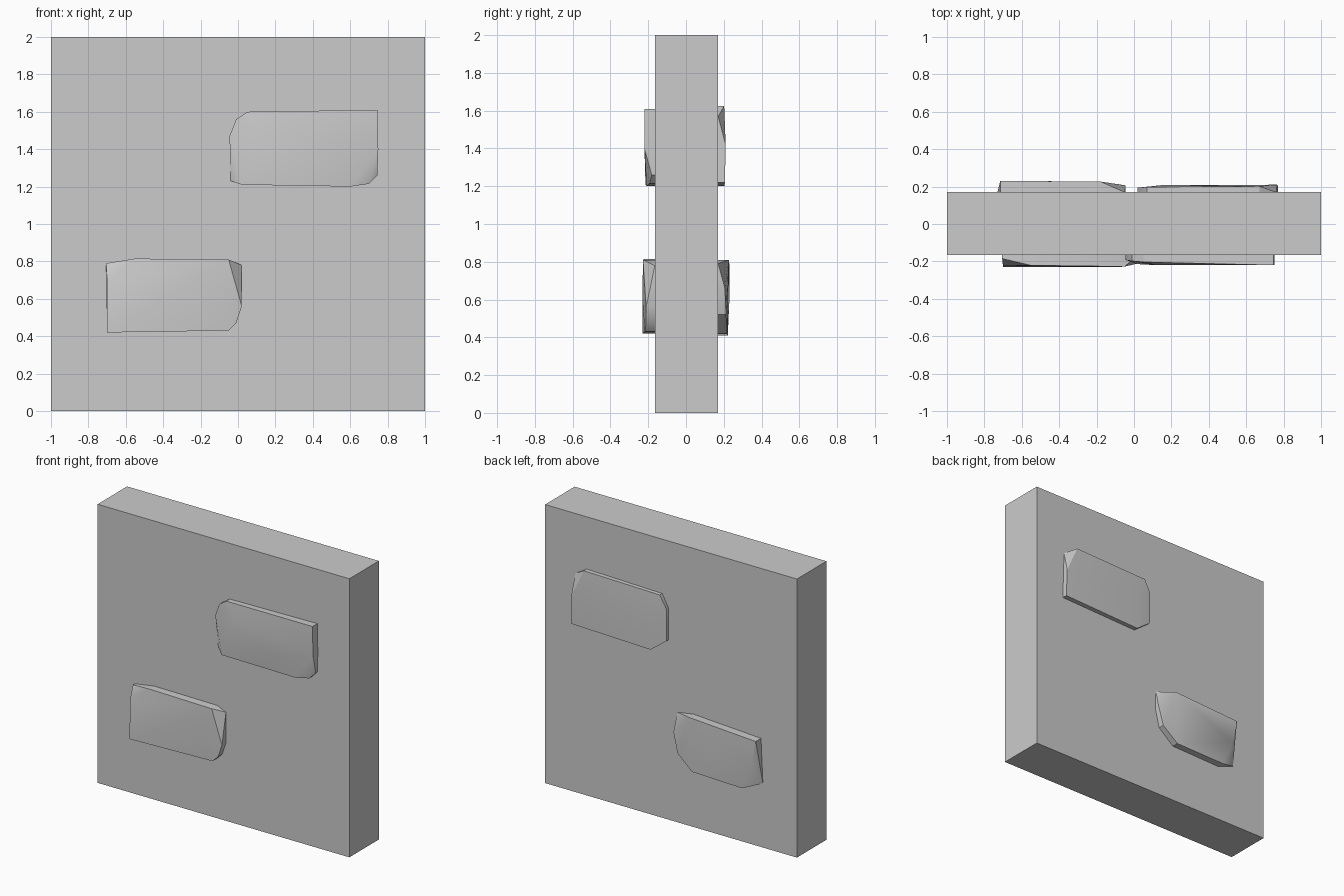
import bpy
import bmesh
import math

# Remove the default cube only
default_cube = bpy.data.objects.get("Cube")
if default_cube:
    bpy.data.objects.remove(default_cube, do_unlink=True)

SLAB_FRONT, SLAB_BACK = -0.165, 0.17

# Single stone colour
stone = bpy.data.materials.new("stone_grey")
stone.use_nodes = True
stone.diffuse_color = (0.6, 0.6, 0.6, 1)
shader = next(n for n in stone.node_tree.nodes if n.type == "BSDF_PRINCIPLED")
shader.inputs["Base Color"].default_value = stone.diffuse_color


def add_slab():
    """Square wall panel standing on the ground."""
    thickness = SLAB_BACK - SLAB_FRONT
    middle = (SLAB_FRONT + SLAB_BACK) / 2
    bpy.ops.mesh.primitive_cube_add(size=1, location=(0, middle, 1))
    slab = bpy.context.object
    slab.name = "wall_slab"
    slab.dimensions = (2, thickness, 2)
    bpy.ops.object.transform_apply(location=True, rotation=False, scale=True)
    slab.data.materials.append(stone)


def add_stone(name, surface, direction, depth, outline):
    """Chipped stone: hull of an outline (x, z, relative depth) and its footprint."""
    bm = bmesh.new()
    for x, z, height in outline:
        bm.verts.new((x, surface + direction * depth * height, z))
        bm.verts.new((x, surface - direction * 0.01, z))
    hull = bmesh.ops.convex_hull(bm, input=bm.verts)
    unused = {v for v in hull["geom_interior"] + hull["geom_unused"]
              if isinstance(v, bmesh.types.BMVert)}
    bmesh.ops.delete(bm, geom=list(unused), context="VERTS")
    bmesh.ops.dissolve_limit(bm, angle_limit=math.radians(1),
                             verts=bm.verts, edges=bm.edges)
    bmesh.ops.recalc_face_normals(bm, faces=bm.faces)
    mesh = bpy.data.meshes.new(name)
    bm.to_mesh(mesh)
    bm.free()
    mesh.materials.append(stone)
    brick = bpy.data.objects.new(name, mesh)
    bpy.context.collection.objects.link(brick)
    bpy.ops.object.select_all(action="DESELECT")
    brick.select_set(True)
    bpy.context.view_layer.objects.active = brick
    bpy.ops.object.shade_smooth_by_angle(angle=math.radians(30))


add_slab()

# Front stones
add_stone("front_upper_stone", SLAB_FRONT, -1, 0.055, [
    (-.04, 1.23, 0), (-.045, 1.47, .5), (-.01, 1.56, .6), (.05, 1.6, .7),
    (.745, 1.61, 1), (.75, 1.4, 1), (.745, 1.26, .3), (.7, 1.215, .5),
    (.6, 1.2, .8), (.02, 1.21, .9), (.12, 1.5, 1)])
add_stone("front_lower_stone", SLAB_FRONT, -1, 0.066, [
    (-.705, .79, .3), (-.7, .7, .9), (-.7, .42, 1), (-.05, .43, .8),
    (-.01, .47, .7), (.02, .56, .7), (.02, .78, 0), (-.05, .81, .95),
    (-.55, .815, .85), (-.1, .6, 1)])

# Back stones
add_stone("back_upper_stone", SLAB_BACK, 1, 0.04, [
    (.77, 1.22, .9), (.765, 1.42, 1), (.76, 1.57, 0), (.67, 1.625, .8),
    (.07, 1.61, .7), (.02, 1.52, .6), (.02, 1.29, .5), (.14, 1.2, .8),
    (.15, 1.45, .95)])
add_stone("back_lower_stone", SLAB_BACK, 1, 0.06, [
    (-.715, .78, 1), (-.73, .46, 0), (-.68, .6, 1), (-.6, .41, .85),
    (-.2, .42, .8), (-.08, .52, .7), (-.045, .66, .6), (-.05, .79, 0),
    (-.18, .81, .95)])
